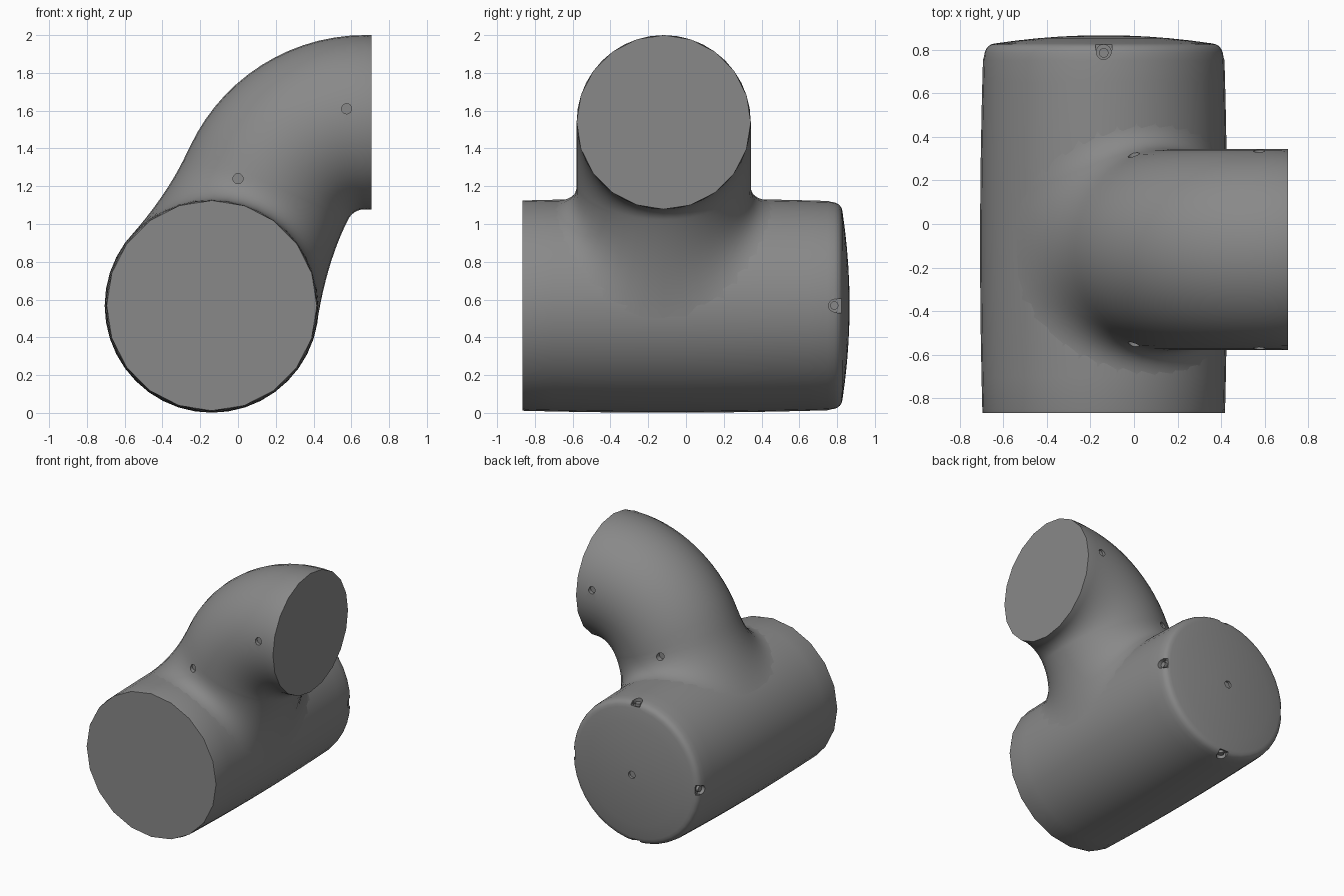
import bpy, bmesh, math
from mathutils import Vector, Matrix

if "Cube" in bpy.data.objects:
    bpy.data.objects.remove(bpy.data.objects["Cube"])

N = 40
CX, CZ, TY = -0.139, 0.568, -0.118      # barrel axis (x, z), branch centre (y)
RT = 0.461                              # branch radius
Y = Vector((0, 1, 0))
grey = bpy.data.materials.new("dark_grey")
grey.diffuse_color = (0.25, 0.25, 0.25, 1)
grey.use_nodes = True
grey.node_tree.nodes["Principled BSDF"].inputs["Base Color"].default_value = grey.diffuse_color


def barrel_r(y):
    return 0.567 - 0.018 * (y + 0.1) ** 2


def coarse(i):
    # flattens every second point so an open end reads as a 20-sided rim
    return math.cos(2 * math.pi / N) if i % 2 else 1.0


def loft(name, rings):
    bm = bmesh.new()
    vs = [[bm.verts.new(p) for p in r] for r in rings]
    for a, b in zip(vs, vs[1:]):
        for i in range(N):
            j = (i + 1) % N
            bm.faces.new((a[i], a[j], b[j], b[i]))
    bm.faces.new(vs[0])
    bm.faces.new(vs[-1])
    bmesh.ops.recalc_face_normals(bm, faces=bm.faces[:])
    return to_object(name, bm)


def to_object(name, bm):
    me = bpy.data.meshes.new(name)
    bm.to_mesh(me)
    bm.free()
    me.materials.append(grey)
    ob = bpy.data.objects.new(name, me)
    bpy.context.collection.objects.link(ob)
    return ob


def add_pin(bm, pos, axis, r, depth):
    rot = Vector(axis).to_track_quat('Z', 'Y').to_matrix().to_4x4()
    bmesh.ops.create_cone(bm, cap_ends=True, segments=16, radius1=r, radius2=r,
                          depth=depth, matrix=Matrix.Translation(pos) @ rot)


def activate(ob):
    bpy.ops.object.select_all(action='DESELECT')
    ob.select_set(True)
    bpy.context.view_layer.objects.active = ob


def smooth(ob, deg=30):
    activate(ob)
    bpy.ops.object.shade_smooth_by_angle(angle=math.radians(deg))


def cut(ob, cutters):
    activate(ob)
    for c in cutters:
        c.hide_render = True
        m = ob.modifiers.new("cut", 'BOOLEAN')
        m.operation, m.solver, m.object = 'DIFFERENCE', 'EXACT', c
        bpy.ops.object.modifier_apply(modifier=m.name)
        bpy.data.objects.remove(c)


# barrel: slightly bulged, flat at the front, rounded rim and shallow dome at the back
profile = [(y, barrel_r(y)) for y in (-0.866, -0.85, -0.7, -0.5, -0.3, -0.1, 0.1, 0.3, 0.5, 0.65, 0.75)]
profile += [(0.785, 0.549), (0.802, 0.543), (0.815, 0.533), (0.823, 0.52), (0.828, 0.5)]
profile += [(0.866 - 0.152 * r * r, r) for r in (0.4, 0.3, 0.2, 0.1, 0.05)]
rings = []
for k, (y, r) in enumerate(profile):
    ring = []
    for i in range(N):
        t = 2 * math.pi * i / N
        rr = r * (coarse(i) if k == 0 else 1)
        ring.append((CX + rr * math.sin(t), y, CZ + rr * math.cos(t)))
    rings.append(ring)
barrel = loft("barrel", rings)

# branch: 65 degree bend, straight run, then a fillet onto the barrel
BEND = math.radians(65)
bc = Vector((0.672, TY, 0.978))
RB = 0.561


def circle(c, u, end=False):
    return [c + (u * math.cos(2 * math.pi * i / N) + Y * math.sin(2 * math.pi * i / N))
            * RT * (coarse(i) if end else 1) for i in range(N)]


up = Vector((0, 0, 1))
rings = [circle(bc + up * RB + Vector((0.706 - bc.x, 0, 0)), up, True)]
STEPS = 14
for k in range(STEPS + 1):
    t = BEND * k / STEPS
    u = Vector((-math.sin(t), 0, math.cos(t)))
    rings.append(circle(bc + u * RB, u))
a = Vector((math.cos(BEND), 0, math.sin(BEND)))
centre = Vector((CX, TY, CZ))
columns = []
for i in range(N):
    t = 2 * math.pi * i / N
    e = u * math.cos(t) + Y * math.sin(t)
    R = barrel_r(TY + RT * math.sin(t))
    P = centre + e * RT + a * math.sqrt(R * R - (RT * math.cos(t)) ** 2)
    n = P - centre
    n.y = 0
    n.normalize()
    out = (e - n * e.dot(n)).normalized()
    q = P + out * (0.14 + 0.06 * math.cos(t) ** 2)
    rad = Vector((q.x - CX, 0, q.z - CZ)).normalized()
    rq = barrel_r(q.y) - 0.002
    q = Vector((CX, q.y, CZ)) + rad * rq
    # control point lies on the tangent plane at q so the fillet runs out smoothly
    p1 = P + a * ((rq - (P - centre).dot(rad)) / a.dot(rad))
    p0 = P + a * (0.14 + 0.21 * math.cos(t) ** 2)
    col = [p0 * (1 - s) ** 2 + p1 * 2 * s * (1 - s) + q * s * s for s in [k / 10 for k in range(11)]]
    columns.append(col + [centre + e * 0.3 + a * 0.1])
rings += [list(r) for r in zip(*columns)]
branch = loft("branch_elbow", rings)

# shallow round holes on both sides of the branch
bm = bmesh.new()
for side in (-1, 1):
    for x, z, off in ((0.575, 1.61, 0.455), (0.0, 1.24, 0.432)):
        add_pin(bm, (x, TY + side * off, z), Y, 0.027, 0.05)
cut(branch, [to_object("branch_hole_cutter", bm)])
smooth(branch)

# four rim pockets, each opening through a slot to the back, plus a centre hole
pockets, slots, screws = bmesh.new(), bmesh.new(), bmesh.new()
for k in range(4):
    t = k * math.pi / 2
    d = Vector((math.sin(t), 0, math.cos(t)))
    add_pin(pockets, Vector((CX, 0.789, CZ)) + d * 0.555, d, 0.034, 0.09)
    rot = Matrix.Rotation(t, 4, 'Y')
    bmesh.ops.create_cube(slots, size=1, matrix=Matrix.Translation(Vector((CX, 0.834, CZ)) + d * 0.56)
                          @ rot @ Matrix.Diagonal((0.076, 0.07, 0.086, 1)))
    add_pin(screws, Vector((CX, 0.785, CZ)) + d * 0.515, d, 0.022, 0.03)
add_pin(pockets, (CX, 0.866, CZ), Y, 0.028, 0.04)
cut(barrel, [to_object("pocket_cutter", pockets), to_object("slot_cutter", slots)])
smooth(barrel)
smooth(to_object("rim_screws", screws))
